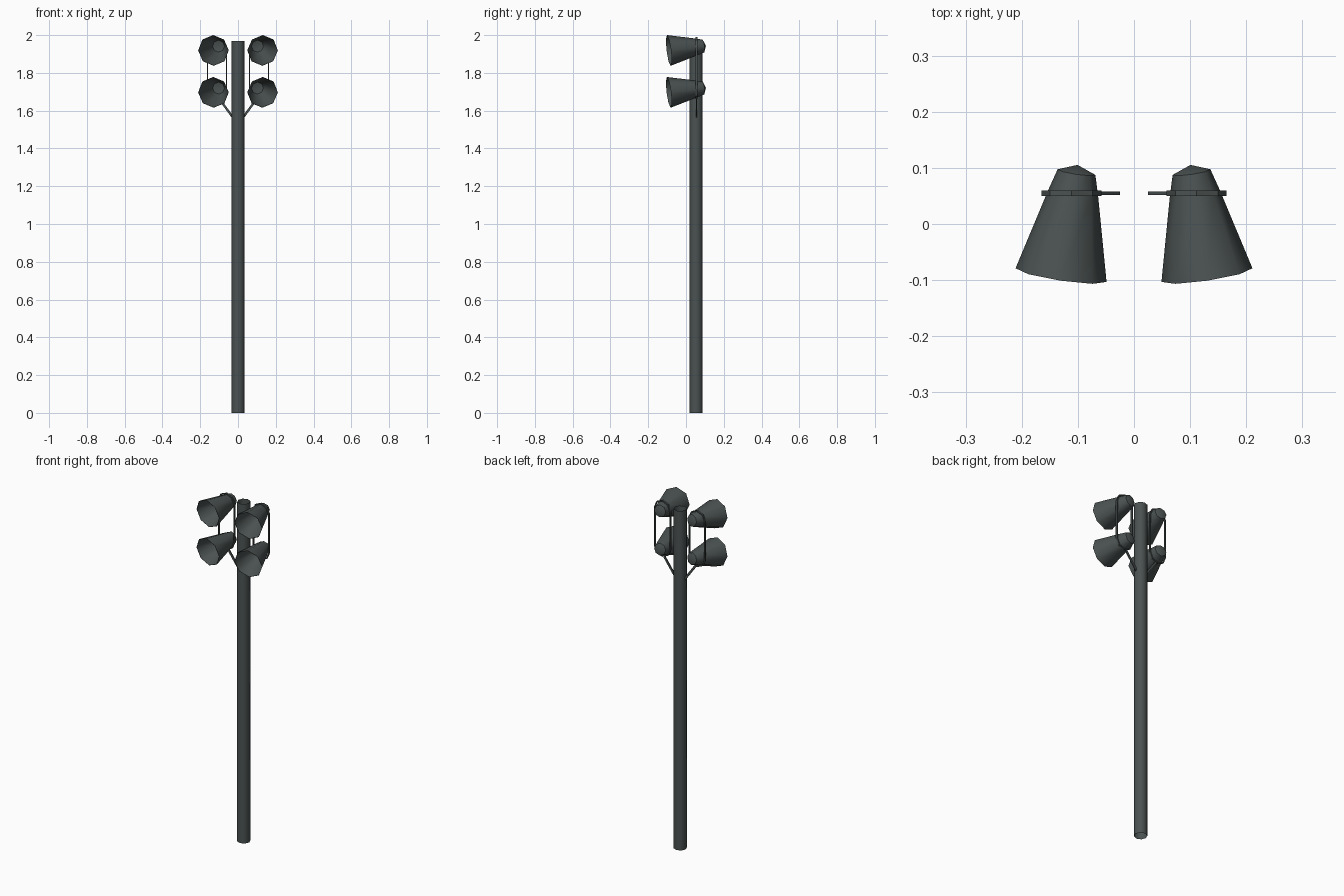
import bpy, bmesh, math
from mathutils import Vector

if "Cube" in bpy.data.objects:
    bpy.data.objects.remove(bpy.data.objects["Cube"])

mat = bpy.data.materials.new("dark grey metal")
mat.diffuse_color = (0.07, 0.085, 0.083, 1)
mat.use_nodes = True
mat.node_tree.nodes["Principled BSDF"].inputs["Base Color"].default_value = mat.diffuse_color


def finish(bm, name, smooth=True):
    me = bpy.data.meshes.new(name)
    bm.to_mesh(me)
    bm.free()
    me.materials.append(mat)
    ob = bpy.data.objects.new(name, me)
    bpy.context.collection.objects.link(ob)
    if smooth:
        bpy.ops.object.select_all(action='DESELECT')
        ob.select_set(True)
        bpy.context.view_layer.objects.active = ob
        bpy.ops.object.shade_smooth_by_angle(angle=math.radians(50))
    return ob


def lathe(name, origin, axis, profile, sides=8, phase=0.0):
    """Sweep (distance, radius) pairs round an axis; radius 0 makes a tip."""
    q = Vector(axis).to_track_quat('Z', 'Y')
    bm = bmesh.new()
    rings = []
    for t, r in profile:
        n = sides if r > 0 else 1
        rings.append([bm.verts.new(Vector(origin) + q @ Vector((
            r * math.cos(phase + i * math.tau / sides),
            r * math.sin(phase + i * math.tau / sides), t))) for i in range(n)])
    for a, b in zip(rings, rings[1:]):
        for i in range(sides):
            j = (i + 1) % sides
            if len(a) == 1:
                bm.faces.new((a[0], b[j], b[i]))
            elif len(b) == 1:
                bm.faces.new((a[i], a[j], b[0]))
            else:
                bm.faces.new((a[i], a[j], b[j], b[i]))
    return finish(bm, name)


def band(name, outer, inner, y0, y1, closed):
    """Flat strap between two matching outlines in the x-z plane."""
    bm = bmesh.new()
    rings = [[bm.verts.new(p) for p in ((o[0], y0, o[1]), (o[0], y1, o[1]),
              (i[0], y1, i[1]), (i[0], y0, i[1]))] for o, i in zip(outer, inner)]
    pairs = list(zip(rings, rings[1:]))
    if closed:
        pairs.append((rings[-1], rings[0]))
    else:
        bm.faces.new(rings[0])
        bm.faces.new(rings[-1])
    for a, b in pairs:
        for k in range(4):
            m = (k + 1) % 4
            bm.faces.new((a[k], a[m], b[m], b[k]))
    bmesh.ops.recalc_face_normals(bm, faces=bm.faces)
    return finish(bm, name, smooth=False)


# Pole: open tube in two lengths
lathe("pole", (0, 0.053, 0), (0, 0, 1), [(0, 0.035), (0.99, 0.035), (1.97, 0.035)])

# Horn: rear tip, shell, rim, then the hollow inside
horn = [(-0.2, 0), (-0.187, 0.034), (-0.148, 0.045), (0, 0.082),
        (0, 0.0805), (-0.146, 0.0435), (-0.183, 0.032), (-0.19, 0)]


def stadium(s, r):
    pts = []
    for zc, start in ((1.936, 0), (1.715, math.pi)):
        for k in range(5):
            a = start + k * math.pi / 4
            pts.append((s * (0.1115 + r * math.cos(a)), zc + r * math.sin(a)))
    return pts


for s, side in ((-1, "left"), (1, "right")):
    # Two horns, turned outward and slightly down
    for z, level in ((1.919, "upper"), (1.697, "lower")):
        lathe(f"{level}_{side}_horn", (s * 0.13, -0.091, z),
              (s * 0.15, -1, -0.125), horn)
    # Strap looping round both horns
    band(f"{side}_strap", stadium(s, 0.0535), stadium(s, 0.0475), 0.05, 0.06, True)
    # Diagonal strut from pole to strap
    a, b = Vector((s * 0.03, 1.568)), Vector((s * 0.1, 1.664))
    d = (b - a).normalized()
    n = Vector((-d.y, d.x)) * 0.006
    band(f"{side}_strut", [a + n, b + n], [a - n, b - n], 0.052, 0.058, False)
